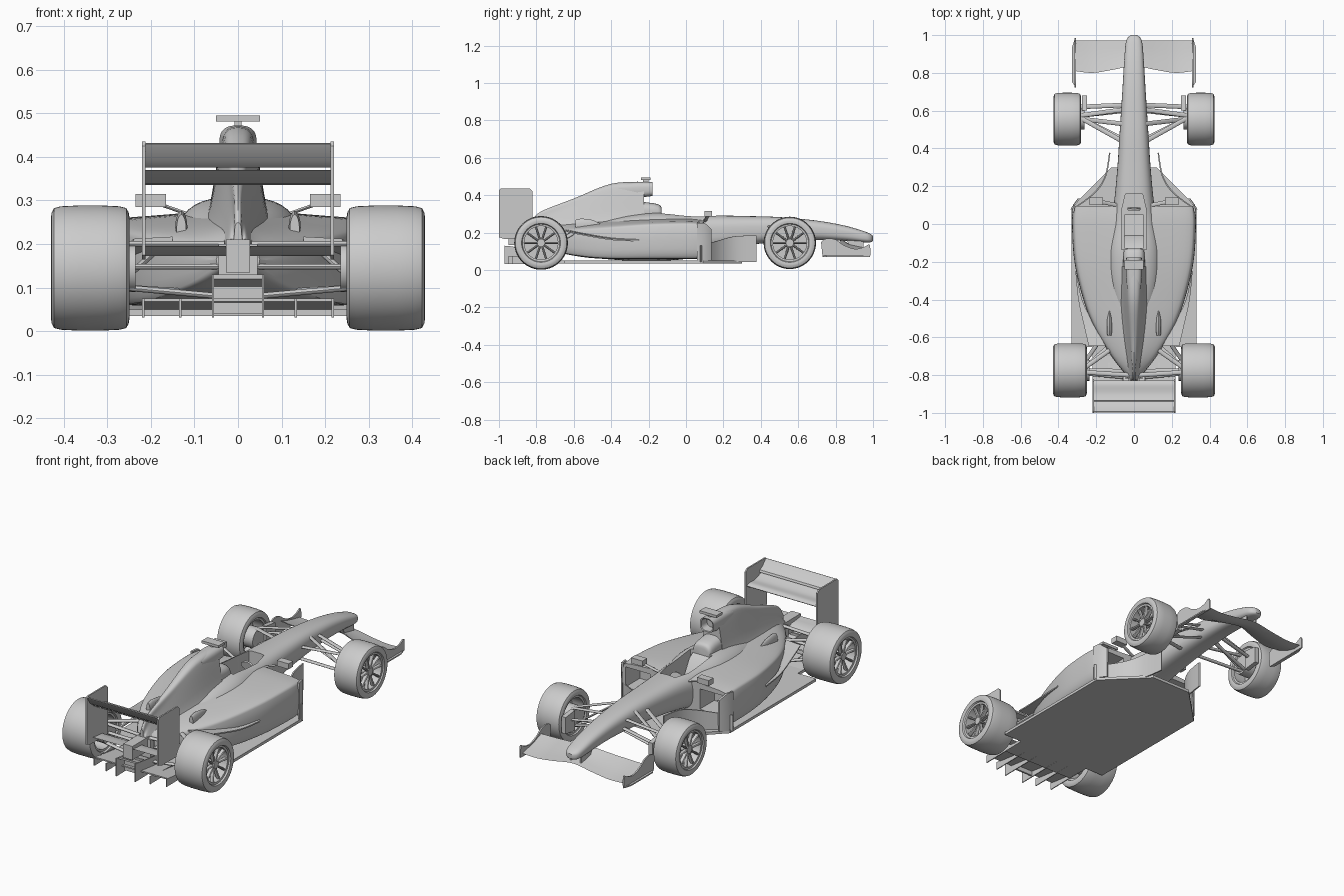
import bpy, bmesh
from math import sin, cos, pi, copysign
from mathutils import Vector

if "Cube" in bpy.data.objects:
    bpy.data.objects.remove(bpy.data.objects["Cube"])


# ---------- helpers ----------
def loft(name, rings, wrap=False):
    """Skin a list of closed rings; cap the ends, or wrap round to the start."""
    bm = bmesh.new()
    vs = [[bm.verts.new(p) for p in r] for r in rings]
    n = len(rings[0])
    pairs = list(zip(vs, vs[1:])) + ([(vs[-1], vs[0])] if wrap else [])
    for a, b in pairs:
        for i in range(n):
            j = (i + 1) % n
            bm.faces.new((a[i], a[j], b[j], b[i]))
    if not wrap:
        bm.faces.new(vs[0])
        bm.faces.new(vs[-1])
    bmesh.ops.recalc_face_normals(bm, faces=bm.faces)
    me = bpy.data.meshes.new(name)
    bm.to_mesh(me)
    bm.free()
    ob = bpy.data.objects.new(name, me)
    bpy.context.collection.objects.link(ob)
    return ob


def smooth(rows, n):
    """Catmull-Rom interpolation through rows of numbers."""
    out = []
    for i in range(len(rows) - 1):
        p0, p1, p2 = rows[max(i - 1, 0)], rows[i], rows[i + 1]
        p3 = rows[min(i + 2, len(rows) - 1)]
        for k in range(n):
            t = k / n
            out.append(tuple(b + .5 * t * (c - a + t * (2*a - 5*b + 4*c - d + t * (3*(b - c) + d - a)))
                             for a, b, c, d in zip(p0, p1, p2, p3)))
    return out + [tuple(rows[-1])]


def oval(y, w, z0, z1, e=2.8, n=40):
    """Superellipse ring across the car."""
    f = lambda c: copysign(abs(c) ** (2 / e), c)
    return [(w * f(cos(2*pi*i/n)), y, (z0 + z1) / 2 + (z1 - z0) / 2 * f(sin(2*pi*i/n))) for i in range(n)]


def half_ring(y, pts):
    """Mirror a smoothed half section running from bottom centre to top centre."""
    h = smooth(pts, 4)
    return [(x, y, z) for x, z in h] + [(-x, y, z) for x, z in h[-2:0:-1]]


def plate(name, yz, x0, x1):
    return loft(name, [[(x, y, z) for y, z in yz] for x in (x0, x1)])


def slab(name, xy, z0, z1):
    return loft(name, [[(x, y, z) for x, y in xy] for z in (z0, z1)])


def box(name, x0, x1, y0, y1, z0, z1):
    return slab(name, [(x0, y0), (x1, y0), (x1, y1), (x0, y1)], z0, z1)


def rod(name, a, b, r, r2=None, ref=(0, 1, 0), n=14):
    a, b = Vector(a), Vector(b)
    d = (b - a).normalized()
    v = d.cross(Vector(ref)).normalized()
    u = v.cross(d)
    return loft(name, [[p + u * r * cos(2*pi*i/n) + v * (r2 or r) * sin(2*pi*i/n) for i in range(n)]
                       for p in (a, b)])


def cut(targets, cutter):
    for ob in targets:
        m = ob.modifiers.new("cut", 'BOOLEAN')
        m.operation, m.solver, m.object = 'DIFFERENCE', 'EXACT', cutter
        bpy.context.view_layer.objects.active = ob
        bpy.ops.object.modifier_apply(modifier=m.name)
    bpy.data.objects.remove(cutter)


# ---------- bodywork ----------
nose = [(1.0, .014, .155, .182), (.985, .034, .148, .193), (.95, .045, .147, .208), (.85, .053, .155, .237),
        (.7, .062, .16, .264), (.5, .075, .15, .283), (.3, .088, .13, .289), (.12, .105, .1, .293),
        (0, .125, .06, .297), (-.15, .145, .05, .308), (-.3, .14, .05, .295), (-.45, .11, .06, .265)]
chassis = loft("chassis_and_nose", [oval(*r) for r in smooth(nose, 5)])

pods = [(.095, .322, .06, .25, .27), (0, .328, .06, .255, .28), (-.2, .315, .06, .25, .28),
        (-.4, .268, .06, .235, .27), (-.55, .21, .07, .222, .26), (-.7, .12, .1, .205, .25),
        (-.79, .05, .14, .19, .24)]
sidepods = loft("sidepods", [
    half_ring(y, [(0, b), (.8*w, b), (.96*w, b + .015), (w, (b + s) / 2), (.98*w, s - .025), (.9*w, s),
                  (.5*w, (s + c) / 2), (0, c)]) for y, w, b, s, c in smooth(pods, 5)])

cover = [(-.225, .04, .09, .471), (-.4, .036, .088, .461), (-.6, .025, .07, .382), (-.78, .012, .035, .31),
         (-.83, .01, .025, .25)]
loft("engine_cover", [
    half_ring(y, [(0, .18), (b, .19), (.5 * (t + b), .19 + .35 * (z - .19)), (t, z - .04), (.65*t, z - .008), (0, z)])
    for y, t, b, z in smooth(cover, 5)])
loft("airbox_intake", [oval(-.24, .03, .405, .46), oval(-.18, .034, .402, .464), oval(-.178, .041, .396, .47),
                       oval(-.26, .043, .385, .472), oval(-.36, .036, .39, .462)])
loft("headrest", [oval(*r) for r in smooth([(-.13, .04, .25, .325), (-.15, .055, .25, .352),
                                            (-.27, .058, .25, .368)], 4)])
box("camera_stalk", -.008, .008, -.23, -.2, .46, .485)
box("camera_pod", -.051, .051, -.24, -.19, .481, .495)

# cockpit opening and side intakes
cut([chassis, sidepods], slab("cockpit_cutter", [(-.066, -.135), (.066, -.135), (.066, .07), (.045, .16),
                                                 (-.045, .16), (-.066, .07)], .18, .4))
for s in (1, -1):
    cut([sidepods], plate("intake_cutter", [(-.03, .12), (.2, .12), (.2, .235), (-.03, .225)], s * .15, s * .3))
plate("seat", [(-.13, .18), (-.13, .29), (-.1, .27), (-.06, .2), (.05, .19), (.05, .18)], -.05, .05)
rod("steering_wheel", (0, .075, .25), (0, .085, .252), .035, .024, ref=(1, 0, 0))

# gearbox and crash structure
box("gearbox", -.045, .045, -.82, -.6, .1, .2)
box("rear_crash_structure", -.028, .028, -.95, -.75, .135, .21)

# ---------- floor and diffuser ----------
floor = [(.33, .09), (.24, .15), (.12, .3), (.12, .3), (.33, -.65), (.22, -.65), (.22, -.78)]
right = [floor[2], floor[0], floor[4], floor[5], floor[6]]
slab("floor", right + [(-x, y) for x, y in right[::-1]], .035, .05)
plate("diffuser_roof", [(-.7, .04), (-.92, .068), (-.92, .075), (-.7, .05)], -.22, .22)
plate("diffuser_centre", [(-.7, .035), (-.95, .12), (-.95, .13), (-.7, .06)], -.055, .055)
box("diffuser_back", -.055, .055, -.9, -.89, .04, .125)
for s in (1, -1):
    for x, z, y in ((.055, .13, -.97), (.13, .075, -.95), (.215, .075, -.93)):
        plate("diffuser_fence", [(-.68, .035), (y, .032), (y, z), (-.75, z * .8)], s * x, s * (x + .005))

    # bargeboard, with a taller vane beside the intake
    path = smooth([(.33, .075, .13), (.265, .115, .14), (.19, .18, .16), (.145, .26, .18), (.125, .375, .185)], 5)
    loft("bargeboard", [[(s*x, y, .042), (s*(x + .007), y + .003, .042), (s*(x + .007), y + .003, z), (s*x, y, z)]
                        for x, y, z in path])
    loft("intake_vane", [[(s*x, y, .05), (s*(x + .008), y, .05), (s*(x + .006), y, z), (s*(x - .004), y, z)]
                         for x, y, z in ((.322, .06, .25), (.315, .1, .252), (.29, .135, .22))])

    # flick-up ahead of the rear wheel
    strip = smooth([(.31, -.25, .152, .005), (.295, -.4, .16, .02), (.262, -.55, .185, .06),
                    (.24, -.645, .205, .09)], 4)
    loft("flick_up", [[(s*x, y, z), (s*x, y, z + .007), (s*(x - w), y, z + .012), (s*(x - w), y, z + .002)]
                      for x, y, z, w in strip])

    # exhaust fairing
    loft("exhaust_fairing", [[(s*.13 + px*1.0, y, pz) for px, y, pz in oval(yy, w, .2, z, 2, 16)]
                             for yy, w, z in ((-.59, .011, .268), (-.56, .014, .276), (-.5, .012, .268), (-.46, .004, .25))])

    # mirror
    box("mirror", s * .165, s * .235, .1, .14, .285, .315)
    rod("mirror_stalk", (s * .09, .1, .26), (s * .19, .12, .295), .01, .004)

# ---------- front wing ----------
span = [(-.315, .81, .092), (-.22, .8, .088), (-.12, .815, .1), (0, .835, .118),
        (.12, .815, .1), (.22, .8, .088), (.315, .81, .092)]
loft("front_wing", [[(x, .972, z), (x, .93, z + .008), (x, .87, z + .022), (x, y, z + .045), (x, y, z + .04),
                     (x, .87, z + .012), (x, .93, z - .003)] for x, y, z in smooth(span, 4)])
for s in (1, -1):
    endplate = smooth([(.985, .072), (.982, .135), (.95, .122), (.9, .113), (.84, .135), (.8, .163), (.75, .168),
                       (.722, .15)], 3) + [(.73, .07)]
    plate("front_wing_endplate", endplate, s * .308, s * .316)
    slab("front_wing_footplate", [(s*.312, .985), (s*.327, .94), (s*.327, .75), (s*.312, .73)], .07, .077)
    plate("front_wing_pillar", [(.95, .12), (.95, .165), (.85, .18), (.87, .135)], s * .026, s * .034)

# ---------- rear wing ----------
for s in (1, -1):
    plate("rear_wing_endplate", [(-1, .175), (-1, .425), (-.99, .435), (-.835, .435), (-.82, .42), (-.82, .165),
                                 (-.97, .165)], s * .212, s * .22)
foil = smooth([(-.828, .342), (-.85, .352), (-.9, .352), (-.95, .37)], 4)
plate("rear_wing_main", foil + [(-.9, .339), (-.86, .335), (-.835, .336)], -.213, .213)
plate("rear_wing_flap", [(-.935, .377), (-.94, .388), (-.965, .402), (-.992, .432), (-.997, .43), (-.975, .392),
                         (-.955, .376)], -.213, .213)
plate("rear_beam_wing", [(-.85, .176), (-.87, .188), (-.91, .19), (-.95, .196), (-.91, .178), (-.87, .173)],
      -.213, .213)


# ---------- wheels ----------
def wheel(end, s, xc, y, h, R, N=56):
    zc = .145
    at = lambda x, r, a: (s * (xc + x), y + r * cos(a), zc + r * sin(a))
    side = [(.86*h, .09), (.88*h, .1), (.97*h, .104), (h, .116), (.98*h, R - .016), (.92*h, R - .006),
            (.75*h, R - .002), (.3*h, R)]
    prof = side + [(-x, r) for x, r in side[::-1]]
    loft(end + "_tyre", [[at(x, r, 2*pi*k/N) for x, r in prof] for k in range(N)], wrap=True)
    x0 = s * (xc + .25 * h)
    rod(end + "_brake_disc", (x0, y, zc), (x0 - s * .01, y, zc), .091, n=40)
    rod(end + "_hub", (x0, y, zc), (s * (xc + .8 * h), y, zc), .021, n=20)
    for k in range(10):
        a = 2 * pi * k / 10
        rod(end + "_spoke", at(.62*h, .015, a), at(.72*h, .092, a), .012, .006, ref=(1, 0, 0), n=8)


for s in (1, -1):
    wheel("front", s, .353, .555, .073, .14)
    wheel("rear", s, .339, -.775, .09, .1435)
    rod("front_upright", (s * .262, .555, .145), (s * .37, .555, .145), .055, n=24)
    rod("rear_upright", (s * .235, -.775, .145), (s * .36, -.775, .145), .055, n=24)
    plate("front_brake_duct", [(.6, .09), (.68, .1), (.68, .19), (.6, .2)], s * .25, s * .275)
    # wishbones, push rods and drive shaft
    for a, b in (((.06, .605, .235), (.28, .575, .195)), ((.065, .44, .235), (.28, .56, .195)),
                 ((.05, .6, .17), (.28, .575, .1)), ((.06, .45, .165), (.28, .56, .1)),
                 ((.06, .53, .255), (.27, .555, .11)), ((.05, .63, .2), (.28, .62, .15))):
        rod("front_suspension_arm", (s*a[0], *a[1:]), (s*b[0], *b[1:]), .012, .005)
    for a, b in (((.04, -.78, .148), (.26, -.775, .148)), ((.09, -.64, .2), (.26, -.76, .2)),
                 ((.03, -.8, .2), (.26, -.785, .2)), ((.1, -.62, .09), (.26, -.76, .1)),
                 ((.04, -.81, .08), (.26, -.79, .1)), ((.17, -.6, .2), (.26, -.73, .12))):
        rod("rear_suspension_arm", (s*a[0], *a[1:]), (s*b[0], *b[1:]), .012, .007)

# ---------- shading ----------
for ob in bpy.context.scene.objects:
    ob.select_set(True)
bpy.context.view_layer.objects.active = chassis
bpy.ops.object.shade_smooth_by_angle(angle=.6)
